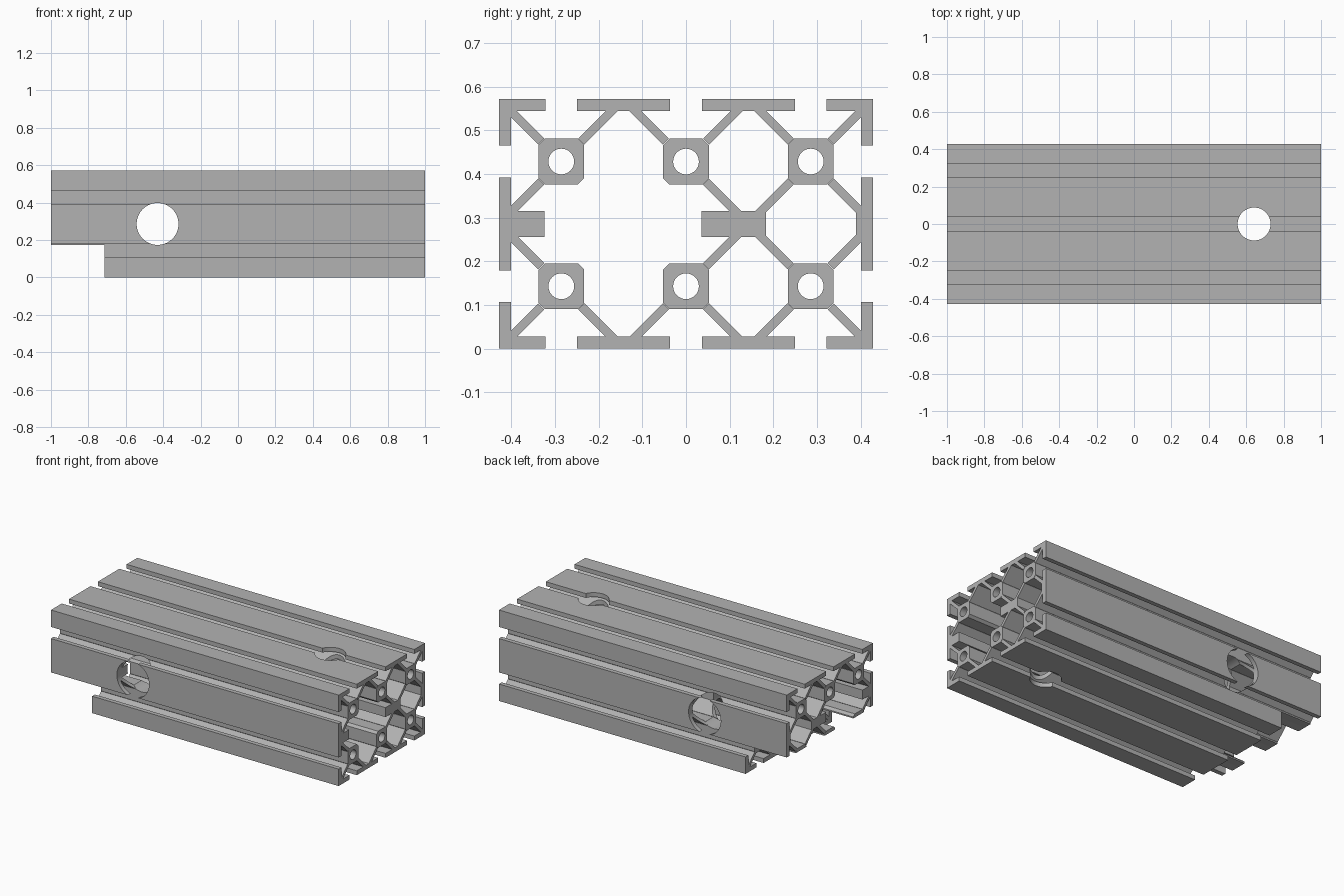
import bpy
import bmesh
import math
from mathutils import Matrix, Vector

cube = bpy.data.objects.get("Cube")
if cube:
    bpy.data.objects.remove(cube)

PITCH = 2 / 7              # one grid cell of the section
W, H = 1.5 * PITCH, PITCH  # half width and half height
T = 0.0275                 # flange thickness
SLOT = 0.0365              # half slot opening
BOSS = 0.0525              # half boss size
WEB = 0.0098               # half web thickness

alu = bpy.data.materials.new("aluminium grey")
alu.use_nodes = True
alu.diffuse_color = (0.45, 0.45, 0.45, 1)
alu.node_tree.nodes["Principled BSDF"].inputs["Base Color"].default_value = (0.45, 0.45, 0.45, 1)


def new_object(name, bm):
    bmesh.ops.recalc_face_normals(bm, faces=bm.faces)
    mesh = bpy.data.meshes.new(name)
    bm.to_mesh(mesh)
    bm.free()
    mesh.materials.append(alu)
    ob = bpy.data.objects.new(name, mesh)
    bpy.context.scene.collection.objects.link(ob)
    return ob


section = bmesh.new()
count = 0


def prism(points):
    """Extrude a (y, z) outline along x, slightly overlong; the ends are trimmed later."""
    global count
    count += 1
    x = 1.02 + 0.002 * count
    face = section.faces.new([section.verts.new((-x, y, z)) for y, z in points])
    ext = bmesh.ops.extrude_face_region(section, geom=[face])
    verts = [v for v in ext["geom"] if isinstance(v, bmesh.types.BMVert)]
    bmesh.ops.translate(section, verts=verts, vec=(2 * x, 0, 0))


def rect(y0, y1, z0, z1):
    prism([(y0, z0), (y1, z0), (y1, z1), (y0, z1)])


def web(cy, cz, sy, sz):
    """Diagonal web from a boss centre side out to a flange or the middle rib."""
    along, side = Vector((sy, sz)), Vector((-sz, sy)) * WEB / math.sqrt(2)
    start, end = Vector((cy, cz)) + along * 0.046, Vector((cy, cz)) + along * 0.127
    prism([start + side, end + side, end - side, start - side])


# Section is symmetric about z = 0 here, and is lifted afterwards
bosses = [(i * PITCH, s * PITCH / 2) for i in (-1, 0, 1) for s in (-1, 1)]
for cy, cz in bosses:
    b, c = BOSS, BOSS - 0.0145
    prism([(cy + y, cz + z) for y, z in
           ((b, -c), (b, c), (c, b), (-c, b), (-b, c), (-b, -c), (-c, -b), (c, -b))])
    up = math.copysign(1, cz)
    for sy in (-1, 1):
        for sz in (up, -up):
            open_chamber = sz == -up and ((cy < -0.1 and sy > 0) or (abs(cy) < 0.1 and sy < 0))
            if not open_chamber:
                web(cy, cz, sy, sz)

reach = PITCH / 2 - SLOT
for sy in (-1, 1):
    # Side flange, and top and bottom flanges
    rect(*sorted((sy * W, sy * (W - T))), -reach, reach)
    for sz in (-1, 1):
        mid = sy * PITCH / 2
        rect(mid - reach, mid + reach, *sorted((sz * H, sz * (H - T))))
        # Corner angle
        prism([(sy * (W - a), sz * (H - b)) for a, b in
               ((0, 0), (reach, 0), (reach, T), (T, T), (T, reach), (0, reach))])

# Stubs and ribs on the middle line
RIB = 0.0297
rect(-W + T / 2, -0.324, -RIB, RIB)
rect(0.036, 0.183, -RIB, RIB)
rect(0.389, W - T / 2, -RIB, RIB)

bmesh.ops.translate(section, verts=section.verts, vec=(0, 0, H))
rail = new_object("slotted_rail", section)


def cut(tool, operation):
    """Apply a boolean and drop the tool."""
    tool.hide_render = True
    mod = rail.modifiers.new("cut", "BOOLEAN")
    mod.object, mod.operation = tool, operation
    mod.solver, mod.use_self = "EXACT", True
    bpy.context.view_layer.objects.active = rail
    bpy.ops.object.modifier_apply(modifier=mod.name)
    bpy.data.objects.remove(tool)


def drill(name, centre, radius, axis, segments):
    bm = bmesh.new()
    turn = {"X": Matrix.Rotation(math.pi / 2, 4, "Y"),
            "Y": Matrix.Rotation(math.pi / 2, 4, "X"), "Z": Matrix()}[axis]
    bmesh.ops.create_cone(bm, cap_ends=True, segments=segments, radius1=radius, radius2=radius,
                          depth=3, matrix=Matrix.Translation(centre) @ turn)
    return new_object(name, bm)


# Trim both ends and the lower notch at the -x end
trim = bmesh.new()
outline = [(-1, 0.172), (-0.714, 0.172), (-0.714, -0.1), (1, -0.1), (1, 0.7), (-1, 0.7)]
face = trim.faces.new([trim.verts.new((x, -0.6, z)) for x, z in outline])
ext = bmesh.ops.extrude_face_region(trim, geom=[face])
bmesh.ops.translate(trim, vec=(0, 1.2, 0),
                    verts=[v for v in ext["geom"] if isinstance(v, bmesh.types.BMVert)])
cut(new_object("trim_tool", trim), "INTERSECT")

# Bores along the bosses, then the two cross holes
for cy, cz in bosses:
    cut(drill("bore_tool", (0, cy, cz + H), 0.0295, "X", 32), "DIFFERENCE")
cut(drill("side_hole_tool", (-0.43, 0, H), 0.112, "Y", 64), "DIFFERENCE")
cut(drill("top_hole_tool", (0.642, 0, H), 0.088, "Z", 64), "DIFFERENCE")

# Rounded holes, crisp flats
bpy.ops.object.select_all(action="DESELECT")
rail.select_set(True)
bpy.context.view_layer.objects.active = rail
bpy.ops.object.shade_smooth_by_angle(angle=math.radians(25))
